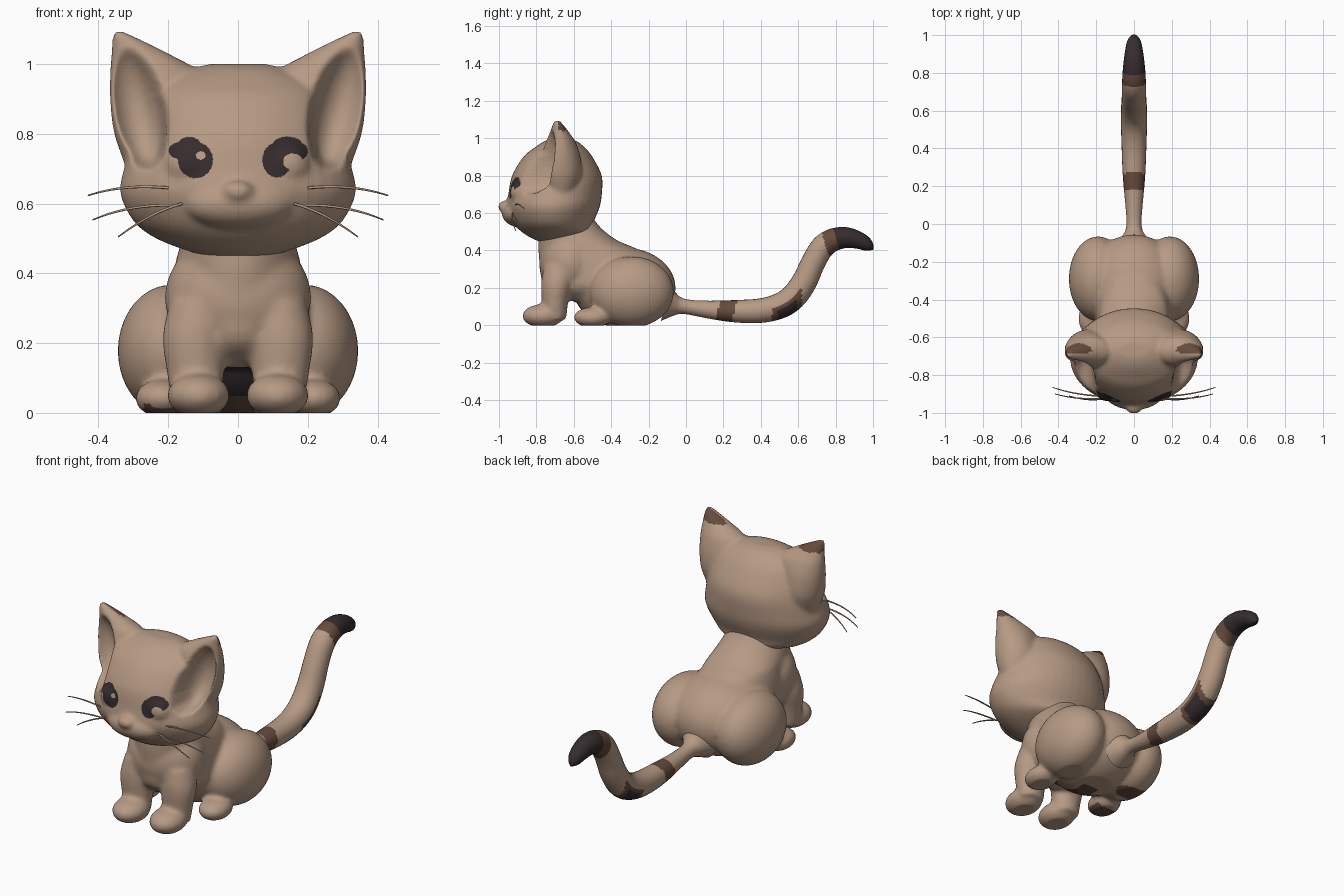
import bpy, bmesh, math
from mathutils import Vector, Matrix

old = bpy.data.objects.get("Cube")
if old:
    bpy.data.objects.remove(old, do_unlink=True)

def material(name, rgb):
    m = bpy.data.materials.new(name)
    m.use_nodes = True
    m.diffuse_color = (*rgb, 1)
    m.node_tree.nodes["Principled BSDF"].inputs["Base Color"].default_value = (*rgb, 1)
    return m

MATS = [material("tan_fur", (0.47, 0.325, 0.233)),
        material("brown_marking", (0.135, 0.07, 0.046)),
        material("dark_marking", (0.036, 0.025, 0.027))]
TAN, BROWN, DARK = range(3)

def ball(bm, centre, radii):
    mat = Matrix.Translation(centre) @ Matrix.Diagonal((*radii, 1))
    bmesh.ops.create_uvsphere(bm, u_segments=40, v_segments=24, radius=1, matrix=mat)

def smooth_rings(rings, steps=4):
    """Spline interpolation between key rings."""
    pts = [rings[0], *rings, rings[-1]]
    out = []
    for a, b, c, d in zip(pts, pts[1:], pts[2:], pts[3:]):
        for k in range(steps):
            t = k / steps
            out.append([q + t / 2 * (r - p + t * (2*p - 5*q + 4*r - s + t * (3*(q - r) + s - p)))
                        for p, q, r, s in zip(a, b, c, d)])
    return out + [rings[-1]]

def loft(bm, rings, side=1, n=40):
    """Stack of horizontal ellipses given as z, x, y, x radius, y radius."""
    rows = []
    for z, x, y, rx, ry in smooth_rings(rings):
        rows.append([bm.verts.new((side * (x + rx * math.cos(i * math.tau / n)),
                                   y + ry * math.sin(i * math.tau / n), z)) for i in range(n)])
    faces = [bm.faces.new((a[i], a[(i+1) % n], b[(i+1) % n], b[i]))
             for a, b in zip(rows, rows[1:]) for i in range(n)]
    faces += [bm.faces.new(rows[0]), bm.faces.new(rows[-1])]
    bmesh.ops.recalc_face_normals(bm, faces=faces)

def add_object(name, mesh):
    ob = bpy.data.objects.new(name, mesh)
    bpy.context.collection.objects.link(ob)
    return ob

def evaluated(ob):
    bpy.context.view_layer.update()
    dg = bpy.context.evaluated_depsgraph_get()
    return bpy.data.meshes.new_from_object(ob.evaluated_get(dg))

def paint(name, bm, rule):
    me = bpy.data.meshes.new(name)
    bm.normal_update()
    for f in bm.faces:
        f.smooth = True
        f.material_index = rule(f.calc_center_median(), f.normal)
    bm.to_mesh(me)
    bm.free()
    for m in MATS:
        me.materials.append(m)
    return add_object(name, me)

def fuse(bm, voxel):
    """Blend overlapping shapes into one skin."""
    me = bpy.data.meshes.new("fused")
    bm.to_mesh(me)
    bm.free()
    ob = add_object("fused", me)
    mod = ob.modifiers.new("skin", 'REMESH')
    mod.mode = 'VOXEL'
    mod.voxel_size = voxel
    result = evaluated(ob)
    bpy.data.objects.remove(ob, do_unlink=True)
    out = bmesh.new()
    out.from_mesh(result)
    return out

def relax(bm, times):
    for _ in range(times):
        bmesh.ops.smooth_vert(bm, verts=bm.verts, factor=0.5,
                              use_axis_x=True, use_axis_y=True, use_axis_z=True)

# Body: torso, chest, haunches, legs and paws
bm = bmesh.new()
loft(bm, [(.13, 0, -.5, .12, .17), (.2, 0, -.49, .19, .27), (.3, 0, -.465, .2, .315),
          (.4, 0, -.52, .185, .27), (.45, 0, -.575, .175, .215), (.5, 0, -.61, .16, .178),
          (.55, 0, -.625, .145, .145), (.62, 0, -.64, .13, .12)])
ball(bm, (0, -.62, .33), (.21, .165, .19))
ball(bm, (0, -.33, .2), (.26, .275, .215))
for s in (-1, 1):
    ball(bm, (s * .19, -.29, .178), (.155, .225, .19))
    loft(bm, [(.03, .12, -.7, .07, .06), (.12, .122, -.7, .083, .07),
              (.22, .124, -.69, .092, .085), (.32, .11, -.67, .085, .09)], s)
    ball(bm, (s * .113, -.765, .05), (.09, .11, .063))
    ball(bm, (s * .215, -.5, .042), (.08, .1, .055))
bm = fuse(bm, .011)
relax(bm, 5)
for v in bm.verts:
    v.co.z = max(v.co.z, 0)

def body_rule(c, n):
    between_legs = abs(c.x) < .05 and -.62 < c.y < -.35 and c.z < .15
    if between_legs and n.y < .2:
        return DARK if c.z > .05 else BROWN
    if n.z < -.5 and c.z < .03:
        if -.27 < c.x < -.15 and -.58 < c.y < -.47:
            return BROWN
        if math.hypot((c.x + .2) / .08, (c.y + .27) / .06) < 1:
            return BROWN
    return TAN

paint("body", bm, body_rule)

# Head: skull, muzzle, nose, eye bulges and ears
bm = bmesh.new()
loft(bm, [(.445, 0, -.72, .06, .05), (.46, 0, -.715, .13, .1), (.5, 0, -.695, .235, .185),
          (.55, 0, -.71, .3, .215), (.63, 0, -.71, .338, .248), (.7, 0, -.7, .327, .25),
          (.8, 0, -.69, .3, .24), (.9, 0, -.685, .265, .185), (.95, 0, -.675, .22, .135),
          (.985, 0, -.67, .14, .085), (1, 0, -.67, .08, .04)])
ball(bm, (0, -.89, .6), (.16, .095, .075))
ball(bm, (0, -.97, .635), (.045, .035, .03))
for s in (-1, 1):
    ball(bm, (s * .135, -.875, .71), (.075, .065, .07))
    loft(bm, [(.7, .24, -.67, .08, .07), (.8, .24, -.67, .115, .11), (.9, .243, -.67, .124, .105),
              (.98, .243, -.67, .124, .08), (1.02, .272, -.675, .092, .058),
              (1.05, .3, -.68, .062, .042), (1.095, .345, -.69, .014, .016)], s)
bm = fuse(bm, .01)

# Hollow the front of each ear
for v in bm.verts:
    dz = v.co.z - .89
    r = ((abs(v.co.x) - .295 - .18 * dz) / .08) ** 2 + (dz / .185) ** 2
    if r < 1:
        v.co.y = max(v.co.y, -.79 + .125 * math.sqrt(1 - r))
relax(bm, 4)

# Finer faces around the eyes
def near_eye(v):
    return v.co.y < -.8 and .05 < abs(v.co.x) < .22 and .66 < v.co.z < .81

bmesh.ops.subdivide_edges(bm, edges=[e for e in bm.edges if all(map(near_eye, e.verts))],
                          cuts=3, use_grid_fill=True)

def inside(c, x, z, rx, rz):
    return ((c.x - x) / rx) ** 2 + ((c.z - z) / rz) ** 2 < 1

RIGHT_EYE = [(-.122, .725, .05, .052), (-.165, .752, .034, .024), (-.14, .77, .032, .021)]
LEFT_EYE = [(.112, .725, .042, .05), (.142, .768, .042, .024), (.178, .75, .022, .024)]

def head_rule(c, n):
    if c.y < -.8 and .65 < c.z < .82:
        glint = inside(c, -.107, .738, .014, .012) or inside(c, .157, .72, .028, .024)
        if not glint and any(inside(c, *e) for e in RIGHT_EYE + LEFT_EYE):
            return DARK
    if c.z > 1.04 and n.y > 0:
        return BROWN
    return TAN

paint("head", bm, head_rule)

# Curved tubes for the tail and whiskers: x, y, z, radius
def tube(name, points, rule, sides):
    cu = bpy.data.curves.new(name, 'CURVE')
    cu.dimensions = '3D'
    cu.bevel_depth = 1
    cu.bevel_resolution = sides
    cu.use_fill_caps = True
    sp = cu.splines.new('NURBS')
    sp.points.add(len(points) - 1)
    for p, (x, y, z, r) in zip(sp.points, points):
        p.co = (x, y, z, 1)
        p.radius = r
    sp.order_u = 3
    sp.use_endpoint_u = True
    sp.resolution_u = 12
    ob = add_object(name, cu)
    me = evaluated(ob)
    bpy.data.objects.remove(ob, do_unlink=True)
    bm = bmesh.new()
    bm.from_mesh(me)
    paint(name, bm, rule)

def tail_rule(c, n):
    along = c.y + .3 * max(0, c.z - .35)
    under = n.dot(Vector((0, .5, -.85)))
    if along > .835:
        return DARK
    if along > .77 or .17 < c.y + .3 * (.08 - c.z) < .26:
        return BROWN
    if .46 < c.y < .62 and c.z < .2 and under > .1:
        return DARK if .49 < c.y < .595 and under > .3 else BROWN
    return TAN

TAIL = [(-.11, .12, .1), (-.07, .11, .065), (-.02, .102, .036), (.1, .085, .045),
        (.25, .074, .06), (.42, .075, .066), (.55, .12, .07), (.63, .22, .068), (.68, .34, .064),
        (.74, .44, .064), (.84, .475, .058), (.93, .455, .046), (.985, .42, .032), (1, .405, .004)]
tube("tail", [(0, *p) for p in TAIL], tail_rule, 10)

WHISKERS = {"upper": [(.2, -.91, .645), (.33, -.9, .657), (.43, -.865, .623)],
            "middle": [(.17, -.925, .595), (.31, -.93, .6), (.417, -.9, .553)],
            "lower": [(.16, -.925, .6), (.25, -.94, .575), (.343, -.91, .505)]}
for label, path in WHISKERS.items():
    for side, s in (("left", 1), ("right", -1)):
        pts = [(s * x, y, z, r) for (x, y, z), r in zip(path, (.004, .004, .002))]
        tube(side + "_" + label + "_whisker", pts, lambda c, n: TAN, 2)
